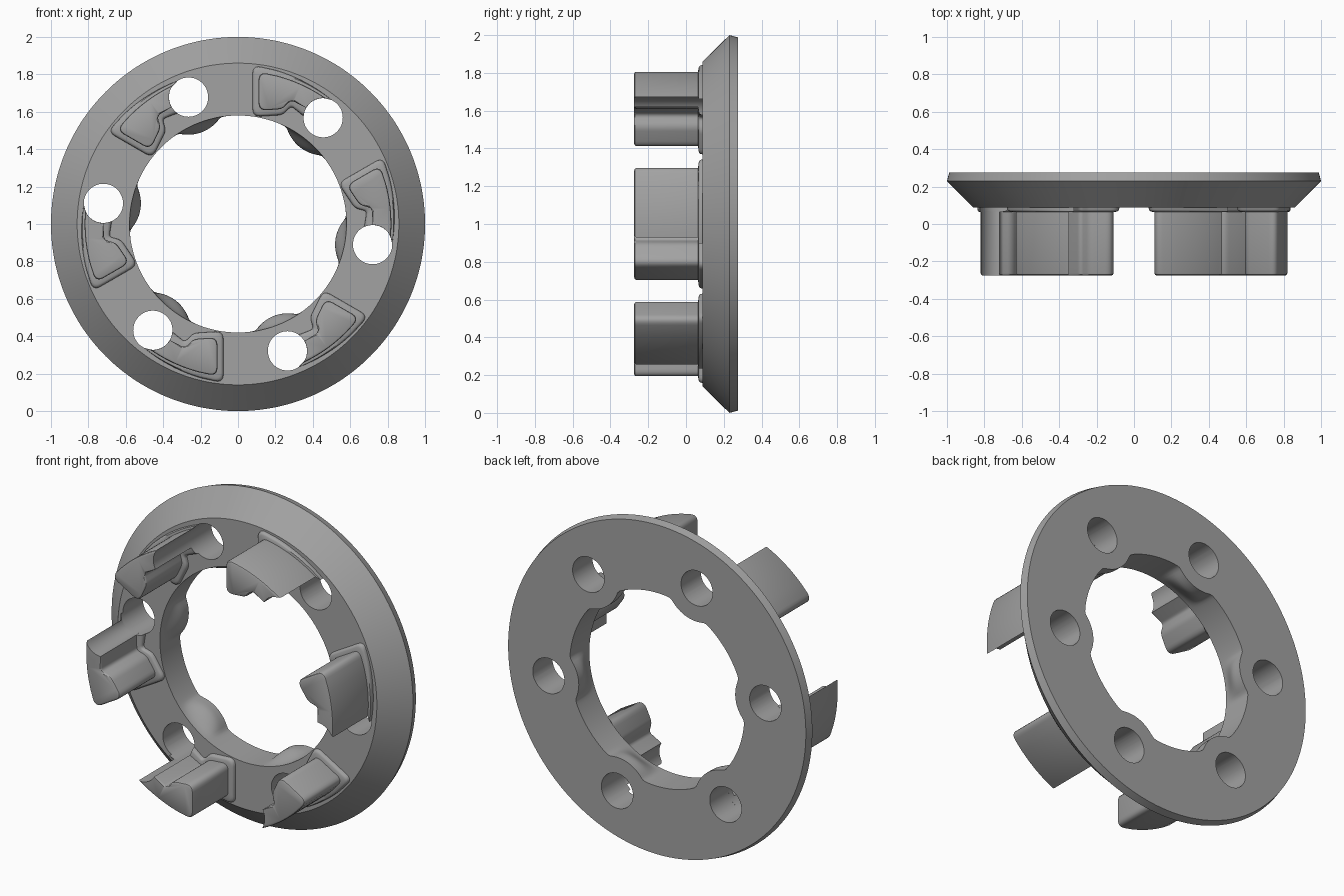
import bpy, bmesh, math
from mathutils import Vector, Matrix

cube = bpy.data.objects.get("Cube")
if cube:
    bpy.data.objects.remove(cube, do_unlink=True)

COUNT = 6
HOLE_R, HOLE_DIST, HOLE_ANGLE = 0.105, 0.728, math.radians(51.3)
HOLE = Vector((math.cos(HOLE_ANGLE), math.sin(HOLE_ANGLE))) * HOLE_DIST
FRONT, BACK = 0.088, 0.275

grey = bpy.data.materials.new("grey")
grey.use_nodes = True
colour = (0.36, 0.36, 0.36, 1)
grey.diffuse_color = colour
grey.node_tree.nodes["Principled BSDF"].inputs["Base Color"].default_value = colour


def loft(name, loops, caps):
    """Skin equal-length loops; cap the ends or join last to first."""
    bm = bmesh.new()
    rows = [[bm.verts.new(p) for p in loop] for loop in loops]
    pairs = list(zip(rows, rows[1:]))
    if caps:
        bm.faces.new(rows[0])
        bm.faces.new(rows[-1])
    else:
        pairs.append((rows[-1], rows[0]))
    for a, b in pairs:
        for i in range(len(a)):
            j = (i + 1) % len(a)
            bm.faces.new((a[i], a[j], b[j], b[i]))
    bmesh.ops.recalc_face_normals(bm, faces=bm.faces)
    mesh = bpy.data.meshes.new(name)
    bm.to_mesh(mesh)
    bm.free()
    mesh.materials.append(grey)
    obj = bpy.data.objects.new(name, mesh)
    bpy.context.collection.objects.link(obj)
    return obj


def smooth(obj, degrees=30):
    bpy.ops.object.select_all(action='DESELECT')
    obj.select_set(True)
    bpy.context.view_layer.objects.active = obj
    bpy.ops.object.shade_smooth_by_angle(angle=math.radians(degrees))


# Ring: bevelled rim, flat faces, bore with bosses growing towards the back
def bore_radius(angle, y):
    step = math.tau / COUNT
    a = (angle - HOLE_ANGLE + step / 2) % step - step / 2
    inside = 0.2 ** 2 - (HOLE_DIST * math.sin(a)) ** 2
    if inside <= 0:
        return 0.58
    boss = HOLE_DIST * math.cos(a) - math.sqrt(inside)
    gap = 0.58 - boss
    soft = (gap + math.sqrt(gap * gap + 0.0001)) / 2
    t = min(1, (y - FRONT) / 0.14)
    return 0.58 - soft * t * t * (3 - 2 * t) * min(1, inside / 0.012)


def ring_loop(y, radius):
    loop = []
    for i in range(240):
        a = math.tau * i / 240
        r = radius or bore_radius(a, y)
        loop.append((r * math.cos(a), y, 1 + r * math.sin(a)))
    return loop


STEPS = 10
loops = [ring_loop(FRONT, 0.86), ring_loop(0.23, 1.0), ring_loop(BACK, 0.988)]
loops += [ring_loop(BACK + (FRONT - BACK) * i / STEPS, None) for i in range(STEPS + 1)]
ring = loft("ring", loops, caps=False)

# Bolt holes through the ring
for k in range(COUNT):
    a = HOLE_ANGLE + math.tau * k / COUNT
    bpy.ops.mesh.primitive_cylinder_add(
        vertices=48, radius=HOLE_R, depth=1, rotation=(math.pi / 2, 0, 0),
        location=(HOLE_DIST * math.cos(a), 0.2, 1 + HOLE_DIST * math.sin(a)))
    cutter = bpy.context.object
    cutter.name = "hole_cutter"
    cut = ring.modifiers.new("hole", 'BOOLEAN')
    cut.operation, cut.solver, cut.object = 'DIFFERENCE', 'EXACT', cutter
    bpy.context.view_layer.objects.active = ring
    bpy.ops.object.modifier_apply(modifier=cut.name)
    bpy.data.objects.remove(cutter, do_unlink=True)
smooth(ring)


# Pegs: curved blocks, stepped inside and scooped by the bolt hole
def rounded(prev, corner, after, radius):
    a = corner + (prev - corner).normalized() * radius
    b = corner + (after - corner).normalized() * radius
    return [a * (1 - t) ** 2 + corner * 2 * t * (1 - t) + b * t * t
            for t in (i / 6 for i in range(7))]


def peg_profile(grow):
    r_far = 0.82 + grow
    r_tip = min(r_far, 0.831)
    a_far = math.acos((0.11 - grow) / r_far)
    a_tip = HOLE_ANGLE + math.acos(
        (r_tip ** 2 + HOLE_DIST ** 2 - HOLE_R ** 2) / (2 * r_tip * HOLE_DIST))
    arc = []
    for i in range(17):
        t = i / 16
        a, r = a_far + (a_tip - a_far) * t, r_far + (r_tip - r_far) * t
        arc.append(Vector((math.cos(a), math.sin(a))) * r)
    tip = arc[-1] - HOLE
    start = math.atan2(tip.y, tip.x)
    end = math.radians(150 + 800 * max(grow, 0))
    scoop = []
    for i in range(1, 13):
        a = start + (end - start) * i / 12
        scoop.append(HOLE + Vector((math.cos(a), math.sin(a))) * HOLE_R)
    notch = Vector((0.285, 0.662 - grow))
    heel = Vector((0.238, 0.615 - grow))
    corner = Vector((0.11 - grow, 0.605 - grow))
    points = rounded(corner, arc[0], arc[3], 0.045) + arc[4:] + scoop
    points += rounded(scoop[-1], notch, heel, 0.02)
    points += rounded(notch, heel, corner, 0.025)
    points += rounded(heel, corner, arc[0], 0.045)
    return points


SECTIONS = [(-0.275, -0.01), (-0.271, -0.003), (-0.264, 0), (0.064, 0),
            (0.066, 0.018), (0.07, 0.026), (0.076, 0.03), (0.1, 0.034)]
for k in range(COUNT):
    turn = Matrix.Rotation(math.tau * k / COUNT, 2)
    loops = []
    for y, grow in SECTIONS:
        turned = [turn @ p for p in peg_profile(grow)]
        loops.append([(p.x, y, 1 + p.y) for p in turned])
    smooth(loft(f"peg_{k + 1}", loops, caps=True), 35)
